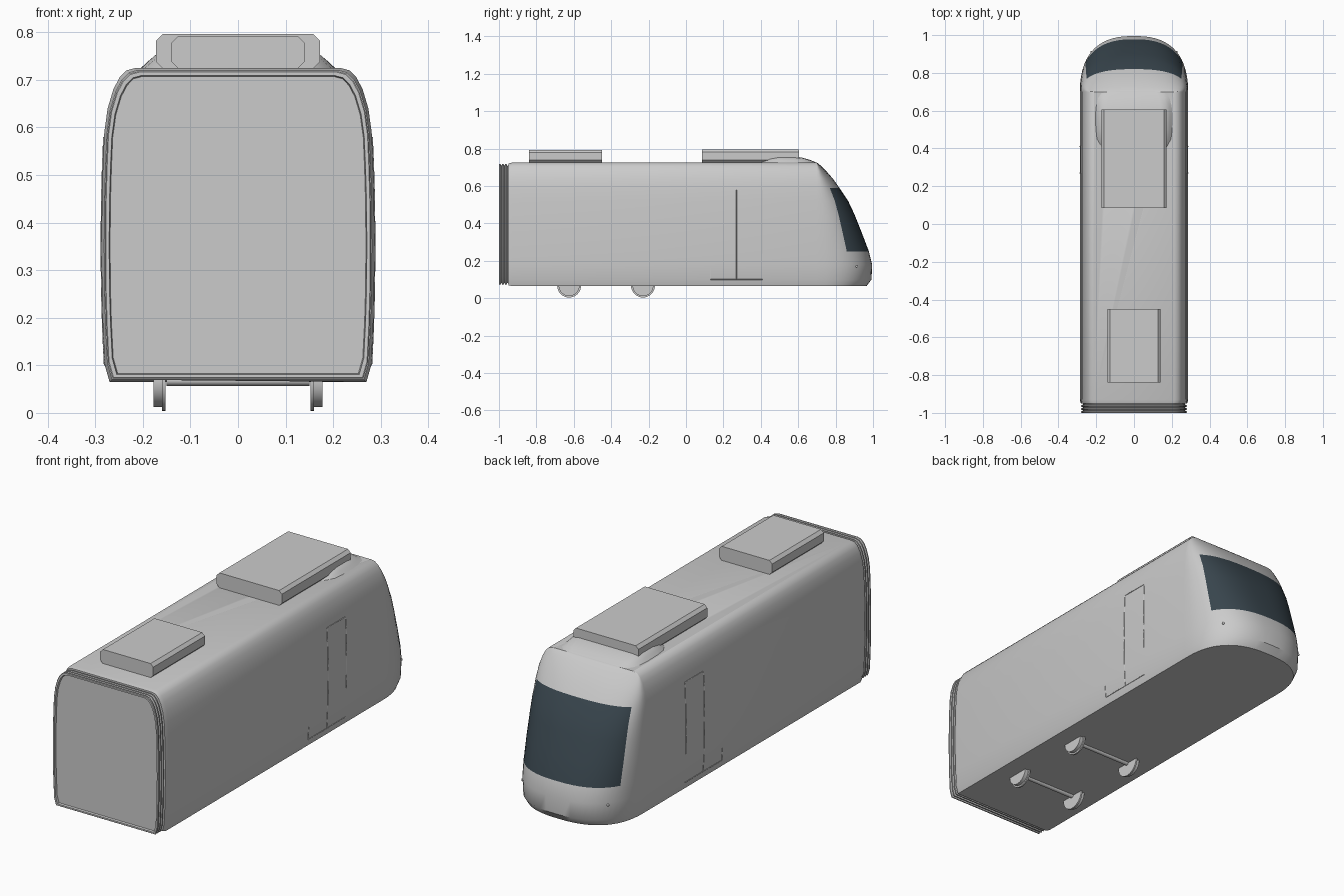
import bpy, bmesh, math
from mathutils import Matrix

cube = bpy.data.objects.get("Cube")
if cube:
    bpy.data.objects.remove(cube, do_unlink=True)


def material(name, rgb):
    m = bpy.data.materials.new(name)
    m.use_nodes = True
    m.diffuse_color = (*rgb, 1)
    m.node_tree.nodes["Principled BSDF"].inputs["Base Color"].default_value = (*rgb, 1)
    return m


GREY = material("light grey", (0.6, 0.6, 0.6))
GLASS = material("dark glass", (0.04, 0.06, 0.075))

# Body section and nose: height, half width, furthest point of the nose
LEVELS = [(.065, .270, .965), (.10, .280, .992), (.18, .284, .995), (.25, .286, .978),
          (.35, .287, .94), (.45, .286, .90), (.52, .284, .867), (.59, .281, .82),
          (.64, .274, .785), (.68, .262, .75), (.705, .249, .725), (.72, .234, .708),
          (.725, .215, .70)]
NOSE_START, TAIL, STEPS, POWER = .70, -.95, 30, .8


def at_height(z):
    for a, b in zip(LEVELS, LEVELS[1:]):
        if a[0] <= z <= b[0]:
            t = (z - a[0]) / (b[0] - a[0])
            return [p + (q - p) * t for p, q in zip(a, b)]
    return LEVELS[-1]


def nose_point(z, angle):
    _, w, front = at_height(z)
    c, s = math.cos(angle), max(math.sin(angle), 0)
    x = math.copysign(abs(c) ** POWER, c) * w
    return x, NOSE_START + (front - NOSE_START) * s ** POWER, z


def finish(bm, name, smooth=True, mats=(GREY,)):
    bmesh.ops.remove_doubles(bm, verts=bm.verts, dist=1e-5)
    bmesh.ops.recalc_face_normals(bm, faces=bm.faces)
    mesh = bpy.data.meshes.new(name)
    bm.to_mesh(mesh)
    bm.free()
    for m in mats:
        mesh.materials.append(m)
    ob = bpy.data.objects.new(name, mesh)
    bpy.context.collection.objects.link(ob)
    if smooth:
        bpy.ops.object.select_all(action='DESELECT')
        ob.select_set(True)
        bpy.context.view_layer.objects.active = ob
        bpy.ops.object.shade_smooth_by_angle(angle=math.radians(35))
    return ob


def loft(bm, rings, closed):
    rows = [[bm.verts.new(p) for p in ring] for ring in rings]
    n = len(rows[0])
    faces = []
    for a, b in zip(rows, rows[1:]):
        for i in range(n if closed else n - 1):
            j = (i + 1) % n
            faces.append((i, bm.faces.new((a[i], a[j], b[j], b[i]))))
    return rows, faces


# Body shell: rows from sill to roof, wrapping round the nose
bm = bmesh.new()
rings = []
for z, w, front in LEVELS:
    zt = .395 + (z - .395) * .985
    ring = [(w * .98, TAIL, zt), (w, TAIL + .02, z)]
    ring += [nose_point(z, math.pi * i / STEPS) for i in range(STEPS + 1)]
    ring += [(-w, TAIL + .02, z), (-w * .98, TAIL, zt)]
    rings.append(ring)
rows, faces = loft(bm, rings, False)
for col, f in faces:
    z = f.calc_center_median().z
    if 7 <= col < STEPS - 3 and .25 < z < .59:
        f.material_index = 1
bm.faces.new(rows[0])
bm.faces.new(rows[-1][1:-1])
bm.faces.new((rows[-1][0], rows[-1][1], rows[-1][-2], rows[-1][-1]))
bm.faces.new([r[0] for r in rows] + [r[-1] for r in reversed(rows)])
finish(bm, "body", mats=(GREY, GLASS))

# Gangway bellows with recessed end panel
def section(y, inset):
    kx, kz = 1 - inset / .285, 1 - inset / .33
    half = [(w * kx, y, .395 + (z - .395) * kz) for z, w, _ in LEVELS]
    return half + [(-x, y, z) for x, y, z in reversed(half)]


bm = bmesh.new()
path = [(-.945, .012)]
for k in range(3):
    y = -.955 - k * .016
    path += [(y, .018), (y - .005, .007), (y - .011, .007)]
path += [(-1, .009), (-1, .016), (-.99, .018)]
rows, _ = loft(bm, [section(y, i) for y, i in path], True)
bm.faces.new(rows[-1])
finish(bm, "gangway_bellows")


# Roof equipment boxes with chamfered long edges
def roof_box(name, half, y0, y1, z0, z1, c=.014):
    right = [(half - c, z0), (half, z0 + c), (half, z1 - c), (half - c, z1)]
    outline = right + [(-x, z) for x, z in reversed(right)]
    bm = bmesh.new()
    rows, _ = loft(bm, [[(x, y, z) for x, z in outline] for y in (y0, y1)], True)
    for r in rows:
        bm.faces.new(r)
    finish(bm, name, smooth=False)


roof_box("front_roof_unit", .172, .085, .605, .724, .796)
roof_box("rear_roof_unit", .14, -.84, -.45, .724, .792)

# Roof fairing: distance along roof, half width, height
bm = bmesh.new()
rings = []
for y, w, h in [(.39, .15, 0), (.41, .175, .016), (.45, .197, .03), (.50, .203, .036),
                (.58, .205, .034), (.63, .20, .026), (.67, .19, .013), (.70, .17, 0)]:
    side = [(w, 0), (w * .93, .4), (w * .84, .85), (w * .7, 1)]
    full = side + [(-x, k) for x, k in reversed(side)]
    rings.append([(x, y, .724 + h * k) for x, k in full])
loft(bm, rings, False)
finish(bm, "roof_fairing")


# Wheels and axles
def disc(bm, x, y, z, r, depth, segs=32):
    m = Matrix.Translation((x, y, z)) @ Matrix.Rotation(math.pi / 2, 4, 'Y')
    bmesh.ops.create_cone(bm, cap_ends=True, segments=segs, radius1=r, radius2=r,
                          depth=depth, matrix=m)


for place, y in (("rear", -.625), ("front", -.23)):
    for label, s in (("left", 1), ("right", -1)):
        bm = bmesh.new()
        disc(bm, s * .156, y, .068, .064, .008)
        disc(bm, s * .168, y, .068, .056, .02)
        finish(bm, f"{place}_{label}_wheel")
    bm = bmesh.new()
    disc(bm, 0, y, .068, .011, .3, 12)
    finish(bm, f"{place}_axle")


# Door seams that follow the side wall, and small nose lamps
def seam(name, s, ends):
    (y0, z0), (y1, z1) = ends
    cu = bpy.data.curves.new(name, 'CURVE')
    cu.dimensions = '3D'
    cu.bevel_depth = .002
    cu.bevel_resolution = 0
    sp = cu.splines.new('POLY')
    n = 8
    sp.points.add(n)
    for i in range(n + 1):
        t = i / n
        z = z0 + (z1 - z0) * t
        sp.points[i].co = (s * at_height(z)[1], y0 + (y1 - y0) * t, z, 1)
    cu.materials.append(GREY)
    bpy.context.collection.objects.link(bpy.data.objects.new(name, cu))


SEAMS = {"sill": ((.13, .1), (.41, .1)), "middle": ((.27, .1), (.27, .58)),
         "front": ((.41, .24), (.41, .58)), "rear": ((.13, .1), (.13, .16)),
         "top": ((.27, .58), (.41, .58))}
for label, s in (("left", 1), ("right", -1)):
    for part, ends in SEAMS.items():
        seam(f"{label}_door_{part}_seam", s, ends)
    bm = bmesh.new()
    angle = math.pi / 2 - s * .85
    bmesh.ops.create_uvsphere(bm, u_segments=12, v_segments=6, radius=.006,
                              matrix=Matrix.Translation(nose_point(.17, angle)))
    finish(bm, f"{label}_nose_lamp")
